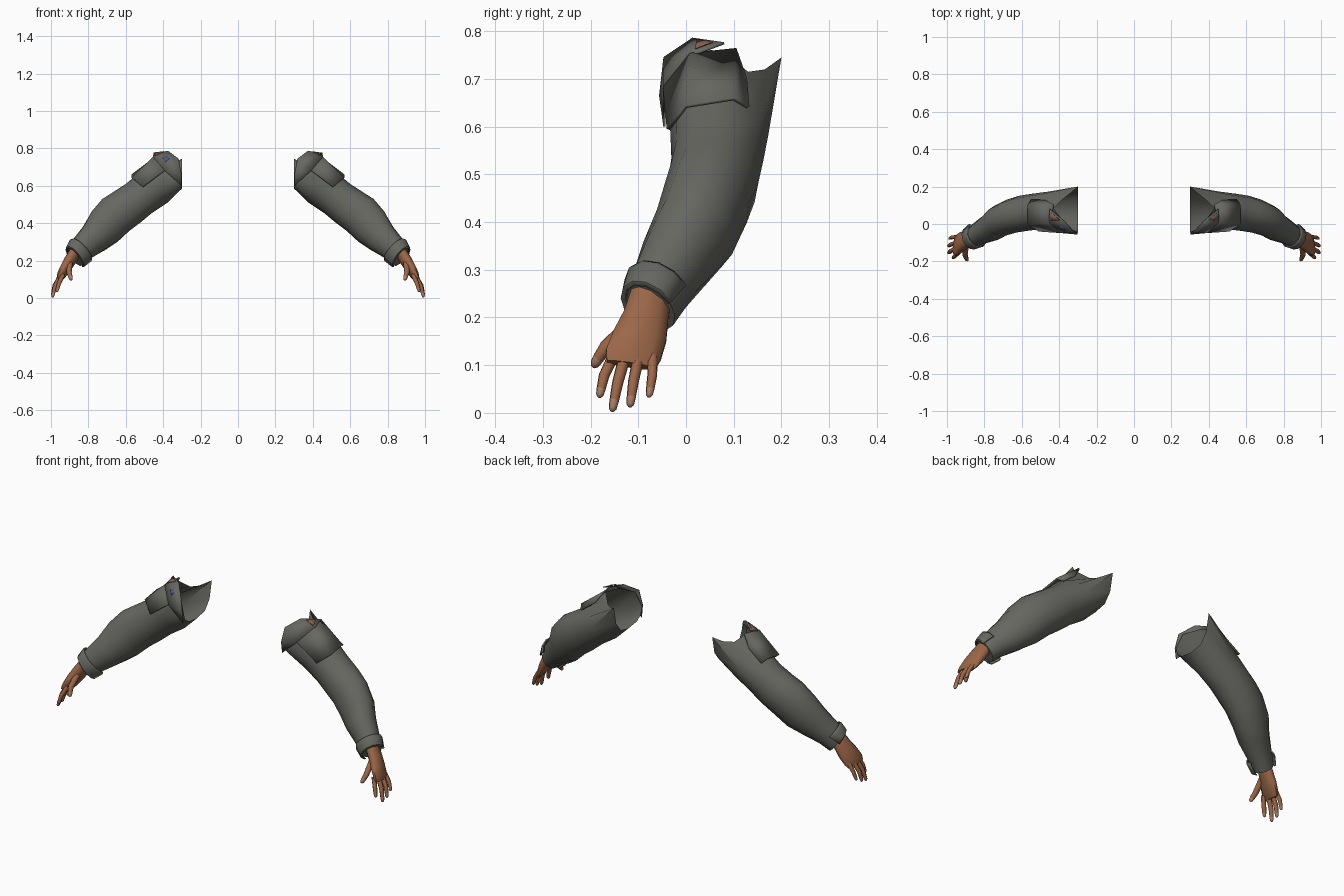
import bpy, bmesh, math
from mathutils import Vector as V

if "Cube" in bpy.data.objects:
    bpy.data.objects.remove(bpy.data.objects["Cube"])


def material(name, rgb):
    m = bpy.data.materials.new(name)
    m.diffuse_color = (*rgb, 1)
    m.use_nodes = True
    m.node_tree.nodes["Principled BSDF"].inputs["Base Color"].default_value = m.diffuse_color
    return m


CLOTH = material("grey cloth", (0.135, 0.135, 0.12))
SKIN = material("brown skin", (0.33, 0.135, 0.065))
NAIL = material("pale fingertip", (0.42, 0.22, 0.15))
RUST = material("rust patch", (0.25, 0.12, 0.08))
BLUE = material("blue patch", (0.09, 0.10, 0.28))


def build(name, verts, faces, mats, mirror=True, thick=0, angle=40):
    """Make an object from points and faces, mirrored to the other arm."""
    mesh = bpy.data.meshes.new(name)
    mesh.from_pydata([tuple(v) for v in verts], [], faces)
    for m in mats:
        mesh.materials.append(m)
    bm = bmesh.new()
    bm.from_mesh(mesh)
    bmesh.ops.recalc_face_normals(bm, faces=bm.faces)
    bm.to_mesh(mesh)
    bm.free()
    ob = bpy.data.objects.new(name, mesh)
    bpy.context.collection.objects.link(ob)
    bpy.ops.object.select_all(action='DESELECT')
    ob.select_set(True)
    bpy.context.view_layer.objects.active = ob
    bpy.ops.object.shade_smooth_by_angle(angle=math.radians(angle))
    if thick:
        s = ob.modifiers.new("thickness", 'SOLIDIFY')
        s.thickness, s.offset = thick, 0
    if mirror:
        k = ob.modifiers.new("other arm", 'MIRROR')
        k.use_mirror_merge = False
    return ob


def ring(c, a, b, n, start=0.0, sweep=math.tau):
    """Ellipse of n points around c with half axes a and b."""
    step = sweep / n if sweep == math.tau else sweep / (n - 1)
    return [c + a * math.cos(start + i * step) + b * math.sin(start + i * step)
            for i in range(n)]


def loft(rings, closed=True, caps=(False, True)):
    n = len(rings[0])
    verts = [p for r in rings for p in r]
    faces = [(j * n + i, j * n + (i + 1) % n, (j + 1) * n + (i + 1) % n, (j + 1) * n + i)
             for j in range(len(rings) - 1) for i in range(n if closed else n - 1)]
    if caps[0]:
        faces.append(tuple(range(n)))
    if caps[1]:
        faces.append(tuple(range(len(verts) - n, len(verts))))
    return verts, faces


# Sleeve: ragged shoulder opening, then ellipses down to the wrist
rim = [V(p) for p in (
    (.43, .085, .755), (.39, .03, .765), (.33, -.03, .74), (.30, -.045, .66),
    (.30, -.035, .62), (.30, 0, .595), (.30, .07, .585), (.30, .14, .60),
    (.30, .18, .65), (.30, .20, .745), (.34, .165, .72), (.385, .13, .715))]
# upper x, z; lower x, z; middle y; half width; roll
sections = [
    (.535, .665, .377, .51, .070, .103, .00), (.60, .61, .46, .455, .066, .097, .005),
    (.67, .565, .52, .405, .057, .096, .01), (.725, .53, .58, .36, .043, .092, .015),
    (.785, .46, .645, .30, .018, .086, .02), (.82, .39, .71, .257, -.018, .076, .025),
    (.87, .32, .79, .212, -.052, .062, .03), (.895, .27, .845, .172, -.074, .053, .03)]
mids = [V(((s[0] + s[2]) / 2, s[4], (s[1] + s[3]) / 2)) for s in sections]
axes = []
for i, s in enumerate(sections):
    up = V((s[0] - s[2], -2 * s[6], s[1] - s[3])) / 2
    along = mids[min(i + 1, len(mids) - 1)] - mids[max(i - 1, 0)]
    side = up.cross(along).normalized() * s[5]
    if side.y > 0:
        side = -side
    axes.append((up, side))
rings = [rim] + [ring(c, a, b, 12) for c, (a, b) in zip(mids, axes)]
build("sleeve", *loft(rings), [CLOTH])

# Cuff strap wrapped over the outer side of the wrist
strap = []
for t, grow in ((.15, 1.08), (.3, 1.17), (1.05, 1.17), (1.1, 1.05)):
    c = mids[-2].lerp(mids[-1], t)
    a = axes[-2][0].lerp(axes[-1][0], t) * grow
    b = axes[-2][1].lerp(axes[-1][1], t) * grow
    strap.append(ring(c, a, b, 9, -1.5, 4.0))
build("cuff_strap", *loft(strap, closed=False, caps=(False, False)), [CLOTH], thick=.006)

# Shoulder cap: faceted flap standing over the front of the opening
A, B, C, D, E, F, G = [V(p) for p in (
    (.318, -.045, .745), (.372, .015, .785), (.45, .08, .775), (.455, .008, .748),
    (.39, -.046, .68), (.302, -.054, .665), (.302, -.045, .60))]
build("shoulder_cap", [A, B, C, D, E, F, G],
      [(1, 2, 3), (0, 1, 3, 4), (0, 4, 5), (5, 4, 6)], [CLOTH], thick=.005, angle=15)

# Upper arm flap: bent rectangle below the cap
build("arm_flap", [V(p) for p in (
    (.43, .105, .762), (.452, .01, .752), (.392, -.045, .682),
    (.567, .10, .658), (.567, .0, .642), (.508, -.037, .594),
    (.47, .125, .70), (.55, .13, .64))],
    [(0, 1, 4, 3), (1, 2, 5, 4), (6, 0, 3, 7)], [CLOTH], thick=.008, angle=15)


# Badge patches: thin plates on the cap faces
def patch(name, corners, at, scale, mat, sign):
    mid = sum(corners, V()) / len(corners)
    n = (corners[1] - corners[0]).cross(corners[2] - corners[0]).normalized()
    if n.z < 0:
        n = -n
    pts = [mid + at + (p - mid) * scale + n * .006 for p in corners]
    for p in pts:
        p.x *= sign
    build(name, pts, [tuple(range(len(pts)))], [mat], mirror=False, thick=.003)


patch("right_rust_patch", [B, C, D], V(), .5, RUST, 1)
patch("left_rust_patch", [B, C, D], V(), .6, RUST, -1)
patch("left_blue_patch", [A, B, D, E], V(), .28, BLUE, -1)

# Palm: flattened tube from the wrist to the knuckles
palm = []
for x, y, z, t, w in ((.865, -.072, .25, .034, .046), (.895, -.083, .205, .033, .050),
                      (.922, -.097, .160, .030, .060), (.945, -.110, .122, .023, .062),
                      (.956, -.115, .100, .014, .055)):
    palm.append(ring(V((x, y, z)), V((.91, 0, .41)) * t, V((.1, -.97, .15)) * w, 10))
build("palm", *loft(palm, caps=(True, True)), [SKIN], angle=60)


# Fingers: tapered tubes with a bend in the middle and pale ends
def finger(name, base, mid, tip, r):
    base, mid, tip = V(base), V(mid), V(tip)
    stops = [(base, 1.1), (mid, 1.0), (mid.lerp(tip, .7), .85), (tip, .7),
             (tip + (tip - mid).normalized() * r * .5, .3)]
    d = (tip - base).normalized()
    a = d.cross(V((0, 1, 0))).normalized()
    b = d.cross(a)
    ob = build(name, *loft([ring(p, a * r * k, b * r * k, 7) for p, k in stops],
                           caps=(True, True)), [SKIN, NAIL], angle=60)
    for f in ob.data.polygons:
        if (f.center - tip).length < r * 1.3:
            f.material_index = 1


finger("index_finger", (.935, -.150, .125), (.957, -.172, .078), (.968, -.181, .038), .0115)
finger("middle_finger", (.947, -.128, .120), (.977, -.143, .065), (.991, -.154, .009), .012)
finger("ring_finger", (.950, -.100, .115), (.980, -.110, .068), (.992, -.117, .018), .0115)
finger("little_finger", (.945, -.070, .120), (.972, -.071, .078), (.986, -.077, .038), .0105)
finger("thumb", (.898, -.118, .185), (.903, -.168, .138), (.893, -.192, .102), .0145)
